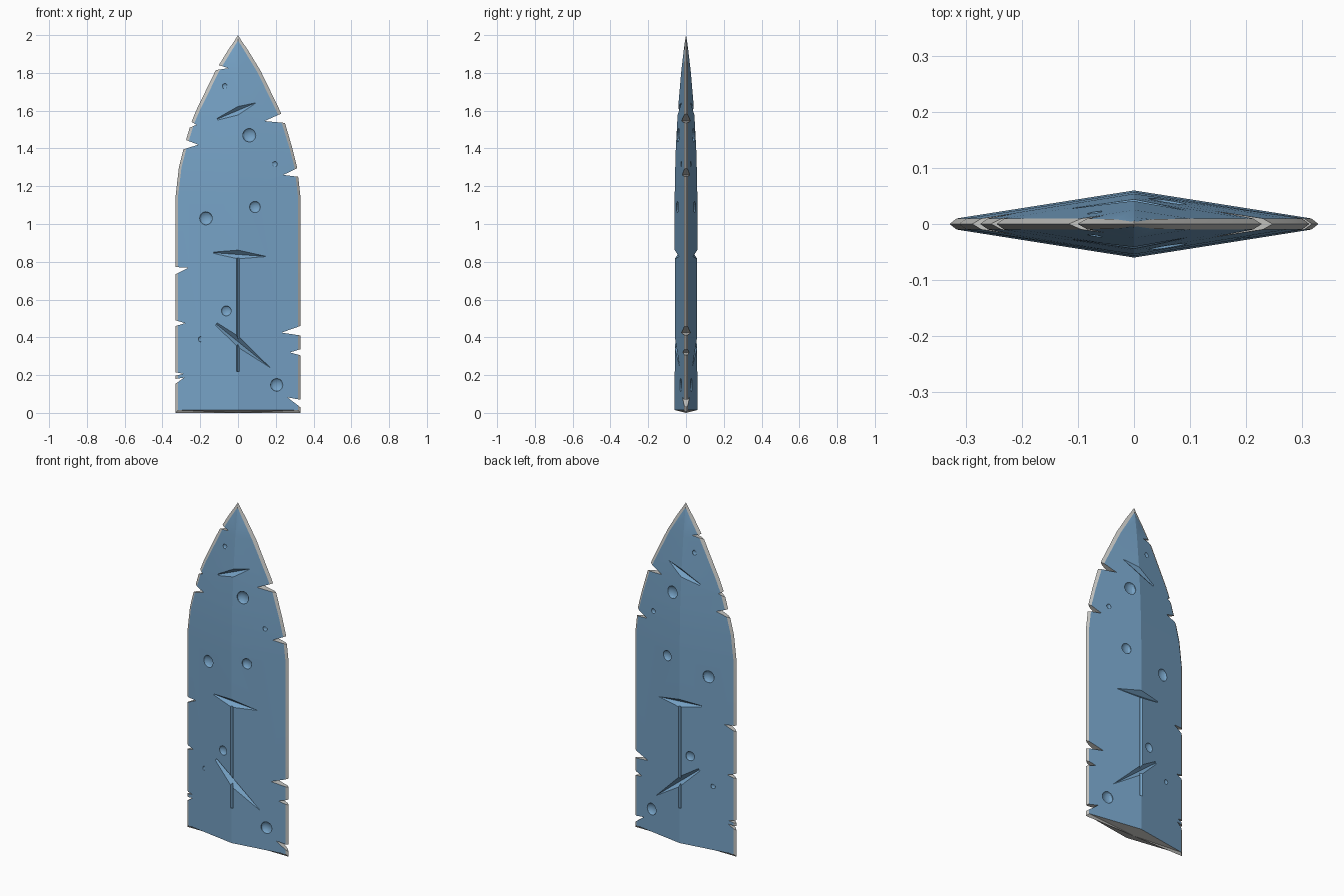
import bpy, bmesh, math
from mathutils import Vector

if "Cube" in bpy.data.objects:
    bpy.data.objects.remove(bpy.data.objects["Cube"])


def material(name, rgb):
    m = bpy.data.materials.new(name)
    m.diffuse_color = (*rgb, 1)
    m.use_nodes = True
    m.node_tree.nodes["Principled BSDF"].inputs["Base Color"].default_value = m.diffuse_color
    return m


BLUE = material("blue_steel", (0.18, 0.36, 0.56))
GREY = material("worn_grey_edge", (0.55, 0.55, 0.53))

# height, half width, half thickness, width of the sharpened edge
PROFILE = [(0.0, .33, .06, .013), (1.15, .33, .06, .013), (1.3, .313, .057, .014),
           (1.4, .288, .054, .015), (1.53, .25, .047, .017), (1.6, .222, .043, .019),
           (1.81, .12, .025, .021), (1.92, .053, .012, .021), (1.965, .022, .006, .018)]
EDGE = 0.010


def section(z):
    for a, b in zip(PROFILE, PROFILE[1:]):
        if z <= b[0]:
            f = (z - a[0]) / (b[0] - a[0])
            return [p + (q - p) * f for p, q in zip(a, b)][1:]
    return PROFILE[-1][1:]


def surface_y(x, z):
    w, t, s = section(z)
    return t + (EDGE - t) * min(1, abs(x) / (w - s))


def finish(bm, name):
    bmesh.ops.recalc_face_normals(bm, faces=bm.faces)
    me = bpy.data.meshes.new(name)
    bm.to_mesh(me)
    bm.free()
    ob = bpy.data.objects.new(name, me)
    bpy.context.collection.objects.link(ob)
    me.materials.append(BLUE)
    me.materials.append(GREY)
    return ob


def add_prism(bm, lo, hi, mat):
    lo = [bm.verts.new(p) for p in lo]
    hi = [bm.verts.new(p) for p in hi]
    faces = [bm.faces.new(lo[::-1]), bm.faces.new(hi)]
    for i in range(len(lo)):
        j = (i + 1) % len(lo)
        faces.append(bm.faces.new((lo[i], lo[j], hi[j], hi[i])))
    for f in faces:
        f.material_index = mat


# Blade body: eight-point diamond sections lofted to a tip
bm = bmesh.new()
rings = []
for z, w, t, s in PROFILE:
    e = min(EDGE, t * .7)
    pts = [(-w, 0), (s - w, -e), (0, -t), (w - s, -e), (w, 0), (w - s, e), (0, t), (s - w, e)]
    rings.append([bm.verts.new((x, y, z + (.015 if z == 0 and y else 0))) for x, y in pts])
for a, b in zip(rings, rings[1:]):
    for i in range(8):
        j = (i + 1) % 8
        f = bm.faces.new((a[i], a[j], b[j], b[i]))
        f.material_index = 1 if i in (0, 3, 4, 7) else 0
tip = bm.verts.new((0, 0, 2))
low = bm.verts.new((0, 0, 0))
for i in range(8):
    j = (i + 1) % 8
    # grey point, and shallow grey keel underneath
    bm.faces.new((rings[-1][i], rings[-1][j], tip)).material_index = 1
    bm.faces.new((rings[0][j], rings[0][i], low)).material_index = 1
blade = finish(bm, "blade")
bpy.context.view_layer.objects.active = blade
blade.select_set(True)


def cut(bm):
    cutter = finish(bm, "cutter")
    cutter.hide_render = True
    m = blade.modifiers.new("cut", 'BOOLEAN')
    m.operation = 'DIFFERENCE'
    m.solver = 'EXACT'
    m.object = cutter
    bpy.ops.object.modifier_apply(modifier=m.name)
    bpy.data.objects.remove(cutter)


# Edge notches: apex, then the two points where each meets the edge
NOTCHES = [((.14, 1.545), (.23, 1.585), (.25, 1.535)), ((.24, 1.26), (.313, 1.295), (.32, 1.25)),
           ((.23, .425), (.33, .46), (.33, .41)), ((.275, .32), (.33, .337), (.33, .305)),
           ((.262, .082), (.33, .07), (.33, .03)), ((-.05, 1.825), (-.105, 1.842), (-.117, 1.815)),
           ((-.22, 1.525), (-.245, 1.54), (-.256, 1.51)), ((-.21, 1.42), (-.277, 1.445), (-.29, 1.395)),
           ((-.262, .768), (-.33, .772), (-.33, .735)), ((-.28, .475), (-.33, .49), (-.33, .46)),
           ((-.29, .207), (-.33, .215), (-.33, .197)), ((-.285, .187), (-.33, .18), (-.33, .155))]
bm = bmesh.new()
for a, b, c in NOTCHES:
    tri = [a] + [(a[0] + (p[0] - a[0]) * 1.3, a[1] + (p[1] - a[1]) * 1.3) for p in (b, c)]
    add_prism(bm, [(x, -.2, z) for x, z in tri], [(x, .2, z) for x, z in tri], 1)
cut(bm)

# V-shaped gashes on both faces: end points, depth at the ridge, half width
GASHES = [((-.11, 1.555), (.115, 1.65), .020, .022), ((-.13, .848), (.15, .828), .025, .024),
          ((-.115, .47), (.17, .24), .028, .024), ((0, .22), (0, .82), .016, .010)]
for p, q, depth, half in GASHES:
    a, b = Vector((p[0], 0, p[1])), Vector((q[0], 0, q[1]))
    d = (b - a).normalized()
    n = Vector((d.z, 0, -d.x))
    top = surface_y(0, (a.z + b.z) / 2) + .001
    bm = bmesh.new()
    for side in (-1, 1):
        vee = [n * u + Vector((0, side * v, 0)) for u, v in
               ((-half, top), (0, top - depth), (half, top), (0, top + .05))]
        add_prism(bm, [a + o for o in vee], [b + o for o in vee], 0)
    cut(bm)

# Round pits on both faces
PITS = [(.06, 1.47, .036), (.195, 1.317, .014), (-.17, 1.03, .035), (.09, 1.09, .03),
        (-.062, .54, .027), (-.197, .39, .014), (.205, .148, .034), (-.07, 1.73, .014)]
bm = bmesh.new()
for side in (-1, 1):
    for x, z, rad in PITS:
        ball = bmesh.ops.create_uvsphere(bm, u_segments=16, v_segments=10, radius=rad)["verts"]
        bmesh.ops.scale(bm, vec=(1, .55, 1), verts=ball)
        bmesh.ops.translate(bm, vec=(x, side * surface_y(x, z), z), verts=ball)
cut(bm)

bpy.ops.object.shade_smooth_by_angle(angle=math.radians(15))
